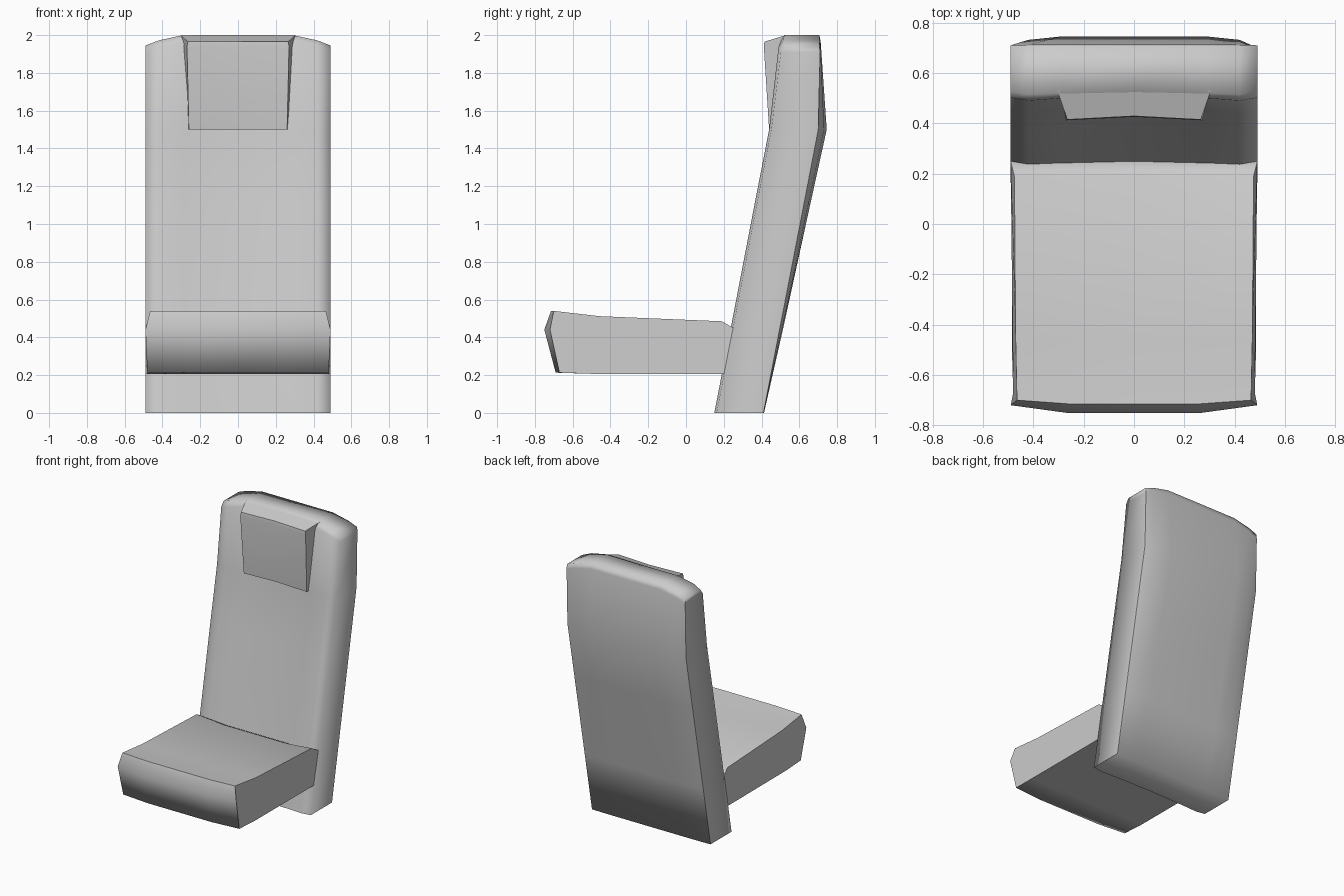
import bpy, bmesh, math

if "Cube" in bpy.data.objects:
    bpy.data.objects.remove(bpy.data.objects["Cube"])


def loft(name, rings, cap_pairs, angle, sharp=None):
    """Skin closed rings; cap both ends with strips joining point i to its partner."""
    bm = bmesh.new()
    vs = [[bm.verts.new(p) for p in r] for r in rings]
    n = len(vs[0])
    for a, b in zip(vs, vs[1:]):
        for i in range(n):
            j = (i + 1) % n
            bm.faces.new((a[i], a[j], b[j], b[i]))
    for end in (vs[0], vs[-1]):
        if cap_pairs:
            for i in range(n // 2 - 1):
                bm.faces.new((end[i], end[i + 1], end[n - 2 - i], end[n - 1 - i]))
        else:
            bm.faces.new(end)
    bmesh.ops.recalc_face_normals(bm, faces=bm.faces)
    me = bpy.data.meshes.new(name)
    bm.to_mesh(me)
    bm.free()
    ob = bpy.data.objects.new(name, me)
    bpy.context.collection.objects.link(ob)
    bpy.ops.object.select_all(action='DESELECT')
    ob.select_set(True)
    bpy.context.view_layer.objects.active = ob
    bpy.ops.object.shade_smooth_by_angle(angle=math.radians(angle))
    if sharp:
        for e in me.edges:
            if all(v % n in sharp for v in e.vertices) and e.vertices[0] % n == e.vertices[1] % n:
                e.use_edge_sharp = True
    return ob


# Backrest: cross-sections stacked upward, with side bolsters and a centre groove
xs = [-.49, -.42, -.29, 0, .29, .42, .49]
# z, front y, groove depth, rear edge y, rear bulge
levels = [(0, .15, .012, .41, .003), (.45, .237, .015, .497, .018),
          (1.1, .362, .04, .623, .034), (1.5, .44, .03, .70, .045),
          (1.965, .49, .02, .71, .003), (2.0, .515, .01, .706, 0)]
rings = []
for z, front, groove, rear, bulge in levels:
    top = z > 1.9
    drop = {.49: .055, .42: .028} if top else {}
    f = {.49: .012, .42: 0, .29: groove * .5, 0: groove}
    b = {.49: 0, .42: .7, .29: 1, 0: 1}
    ring = [(x, front + f[abs(x)], z - drop.get(abs(x), 0)) for x in xs]
    ring += [(x, rear + bulge * b[abs(x)], z - drop.get(abs(x), 0)) for x in reversed(xs)]
    rings.append(ring)
loft("backrest", rings, True, 82, sharp=(7, 13))

# Headrest: pad set into the upper backrest, growing thicker toward the top
rings = []
for z, zr, w, wr, front, rear in [(1.5, 1.5, .26, .265, .44, .52),
                                  (1.94, 1.94, .27, .30, .412, .56),
                                  (1.965, 2.0, .265, .305, .415, .53)]:
    ring = [(-w, front, z), (0, front + .014, z), (w, front, z)]
    ring += [(wr, rear, zr), (0, rear, zr), (-wr, rear, zr)]
    rings.append(ring)
loft("headrest", rings, True, 50)

# Seat cushion: side profile swept across x, dished in the middle toward the rear
# y, z, end half-width, dish depth, front corner setback
profile = [(-.75, .44, .49, 0, .03), (-.715, .54, .465, 0, .015), (-.46, .512, .47, .005, 0),
           (.19, .485, .475, .02, 0), (.25, .45, .49, .015, 0), (.25, .37, .49, 0, 0),
           (.21, .205, .485, 0, 0), (-.5, .207, .485, 0, 0), (-.69, .213, .48, 0, .02)]
rings = []
for side, t in [(-1, 1), (-1, .55), (0, 0), (1, .55), (1, 1)]:
    end = t == 1
    rings.append([(side * t * w, y + (set_back if end else 0), z - (0 if end else dish))
                  for y, z, w, dish, set_back in profile])
loft("seat_cushion", rings, False, 75)
